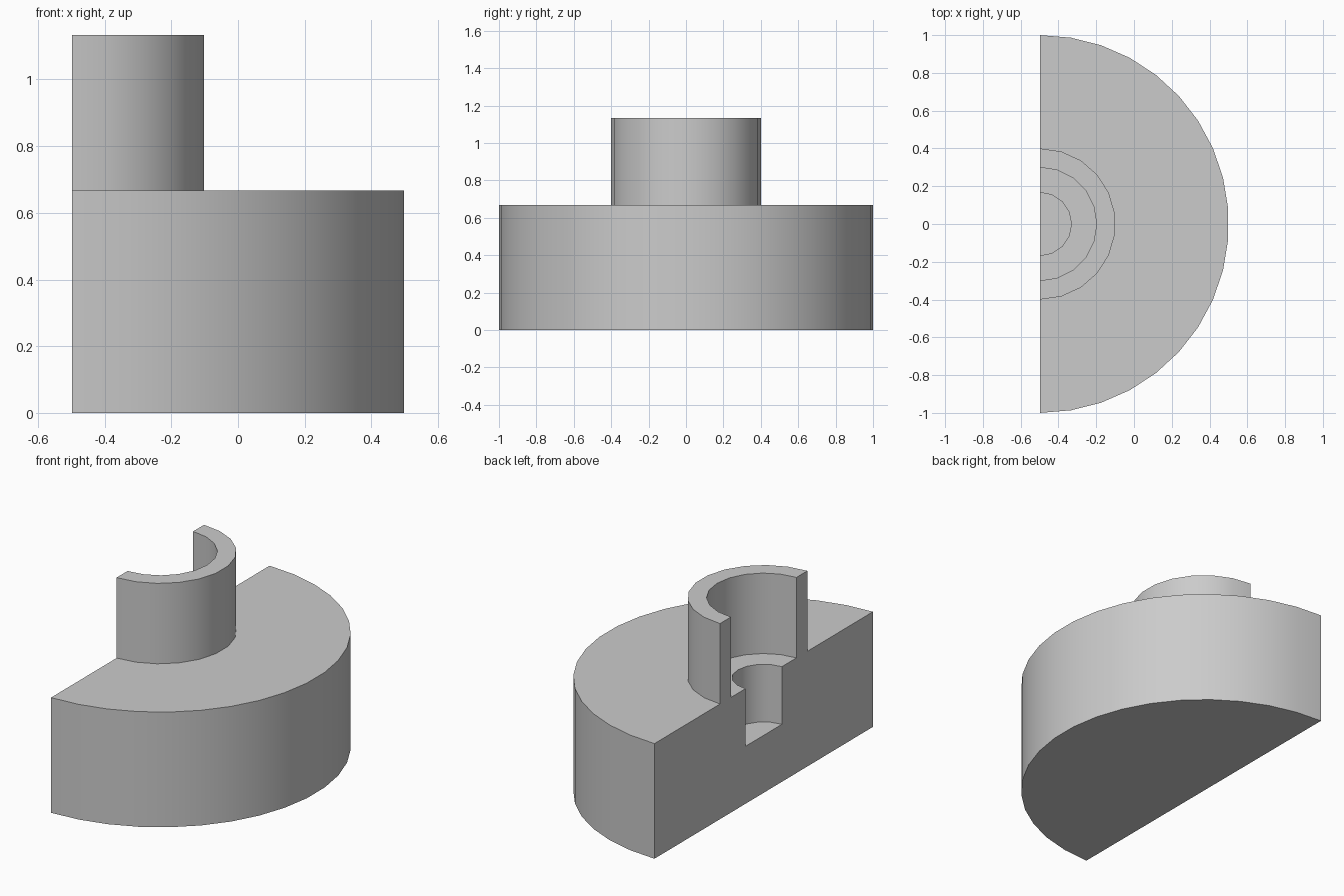
import bpy, bmesh
from math import pi, sin, cos

cube = bpy.data.objects.get("Cube")
if cube:
    bpy.data.objects.remove(cube, do_unlink=True)

# Single plain grey material
grey = bpy.data.materials.new("plain_grey")
grey.use_nodes = True
colour = (0.6, 0.6, 0.6, 1)
grey.diffuse_color = colour
grey.node_tree.nodes["Principled BSDF"].inputs["Base Color"].default_value = colour

CUT_X = -0.498                      # plane where the round part is sectioned
BASE, BOSS, BORE, HOLE = (1.0, 19), (0.4, 11), (0.3, 10), (0.167, 8)  # radius, segments
FLOOR, DECK, RIM = 0.333, 0.667, 1.133

# Stepped profile, from the underside to the floor of the small hole
profile = [(BASE, 0), (BASE, DECK), (BOSS, DECK), (BOSS, RIM),
           (BORE, RIM), (BORE, DECK), (HOLE, DECK), (HOLE, FLOOR)]

bm = bmesh.new()


def half_ring(size, z):
    r, n = size
    return [bm.verts.new((CUT_X + r * sin(pi * i / n), r * cos(pi * i / n), z))
            for i in range(n + 1)]


rings = [half_ring(size, z) for size, z in profile]

# Curved walls between equal radii, flat ledges between equal heights
for (size_a, _), (size_b, _), a, b in zip(profile, profile[1:], rings, rings[1:]):
    if size_a == size_b:
        for i in range(len(a) - 1):
            bm.faces.new((a[i], a[i + 1], b[i + 1], b[i]))
    else:
        bm.faces.new(a + b[::-1])

# Underside, hole floor and the flat section face
bm.faces.new(rings[0])
bm.faces.new(rings[-1])
bm.faces.new([r[0] for r in rings] + [r[-1] for r in reversed(rings)])
bmesh.ops.recalc_face_normals(bm, faces=bm.faces)

mesh = bpy.data.meshes.new("half_stepped_collar")
bm.to_mesh(mesh)
bm.free()
mesh.materials.append(grey)
collar = bpy.data.objects.new("half_stepped_collar", mesh)
bpy.context.collection.objects.link(collar)

# Smooth curved walls, crisp rims
bpy.ops.object.select_all(action='DESELECT')
collar.select_set(True)
bpy.context.view_layer.objects.active = collar
bpy.ops.object.shade_smooth_by_angle(angle=pi / 5)
